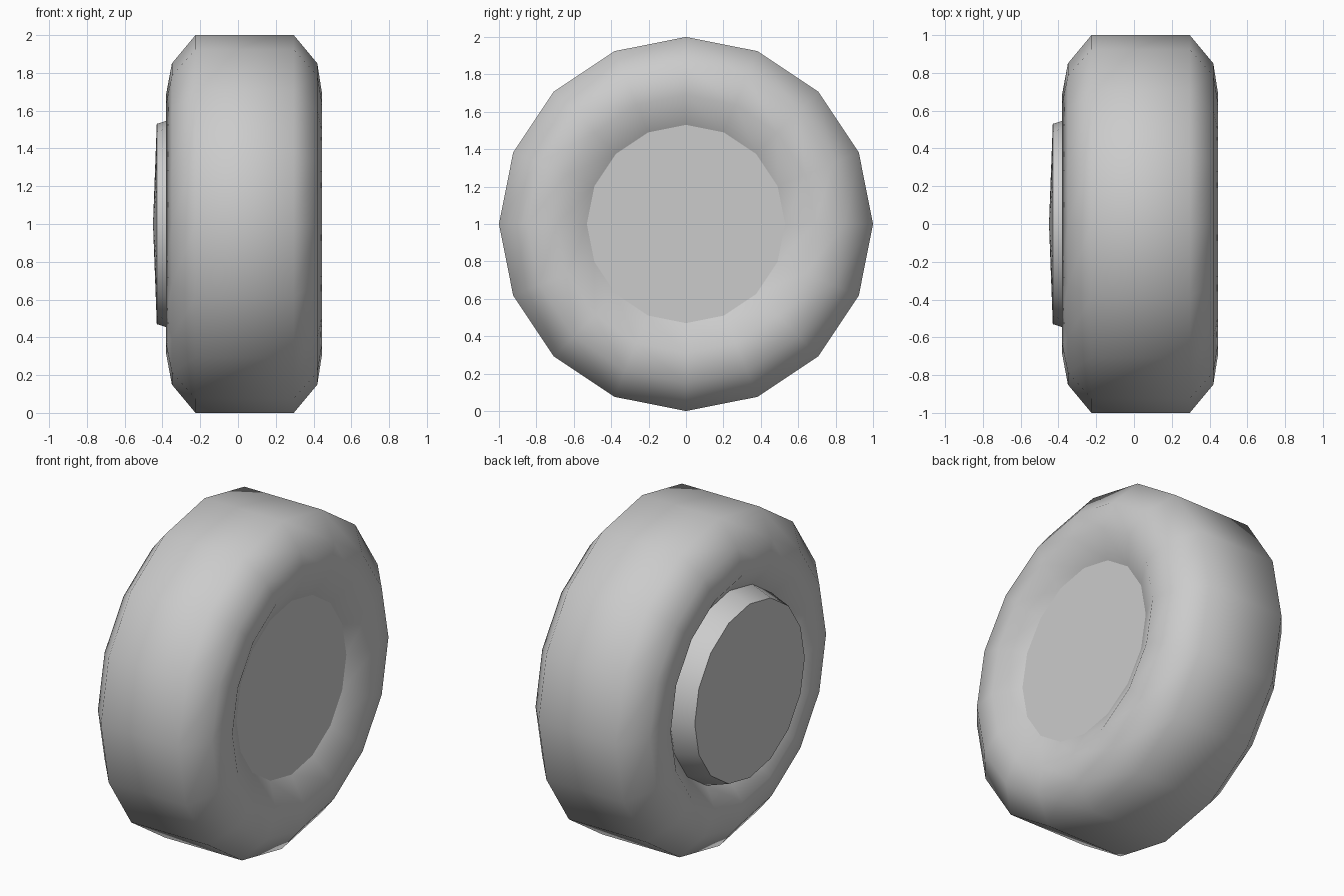
import bpy, bmesh
from math import cos, sin, pi

if "Cube" in bpy.data.objects:
    bpy.data.objects.remove(bpy.data.objects["Cube"])

SIDES = 16


def lathe(name, profile, smooth_all):
    """Spin (x, radius) points about the wheel axle; radius 0 makes a pole."""
    bm = bmesh.new()
    rings = []
    for x, r in profile:
        if r == 0:
            rings.append([bm.verts.new((x, 0, 1))] * SIDES)
        else:
            rings.append([bm.verts.new((x, r * sin(2 * pi * i / SIDES),
                                        1 + r * cos(2 * pi * i / SIDES)))
                          for i in range(SIDES)])
    for a, b in zip(rings, rings[1:]):
        for i in range(SIDES):
            j = (i + 1) % SIDES
            corners = list(dict.fromkeys((a[i], b[i], b[j], a[j])))
            bm.faces.new(corners).smooth = smooth_all
    # profiles run from -x to +x, so each face must point away from the core
    bmesh.ops.recalc_face_normals(bm, faces=bm.faces)
    mesh = bpy.data.meshes.new(name)
    bm.to_mesh(mesh)
    bm.free()
    obj = bpy.data.objects.new(name, mesh)
    bpy.context.collection.objects.link(obj)
    return obj


# Tyre: rounded shoulders, sidewalls dipping towards the hub on both sides
lathe("tyre", [(-0.29, 0.57), (-0.38, 0.69), (-0.35, 0.85), (-0.225, 1.0),
               (0.295, 1.0), (0.42, 0.85), (0.445, 0.69), (0.36, 0.53)], True)

# Hub: closed drum through the tyre, proud and slightly domed on the left,
# flat and recessed on the right
hub = lathe("hub", [(-0.45, 0), (-0.43, 0.53), (-0.29, 0.575),
                    (0.36, 0.53), (0.36, 0)], False)
bpy.ops.object.select_all(action='DESELECT')
hub.select_set(True)
bpy.context.view_layer.objects.active = hub
bpy.ops.object.shade_smooth_by_angle(angle=0.52)
